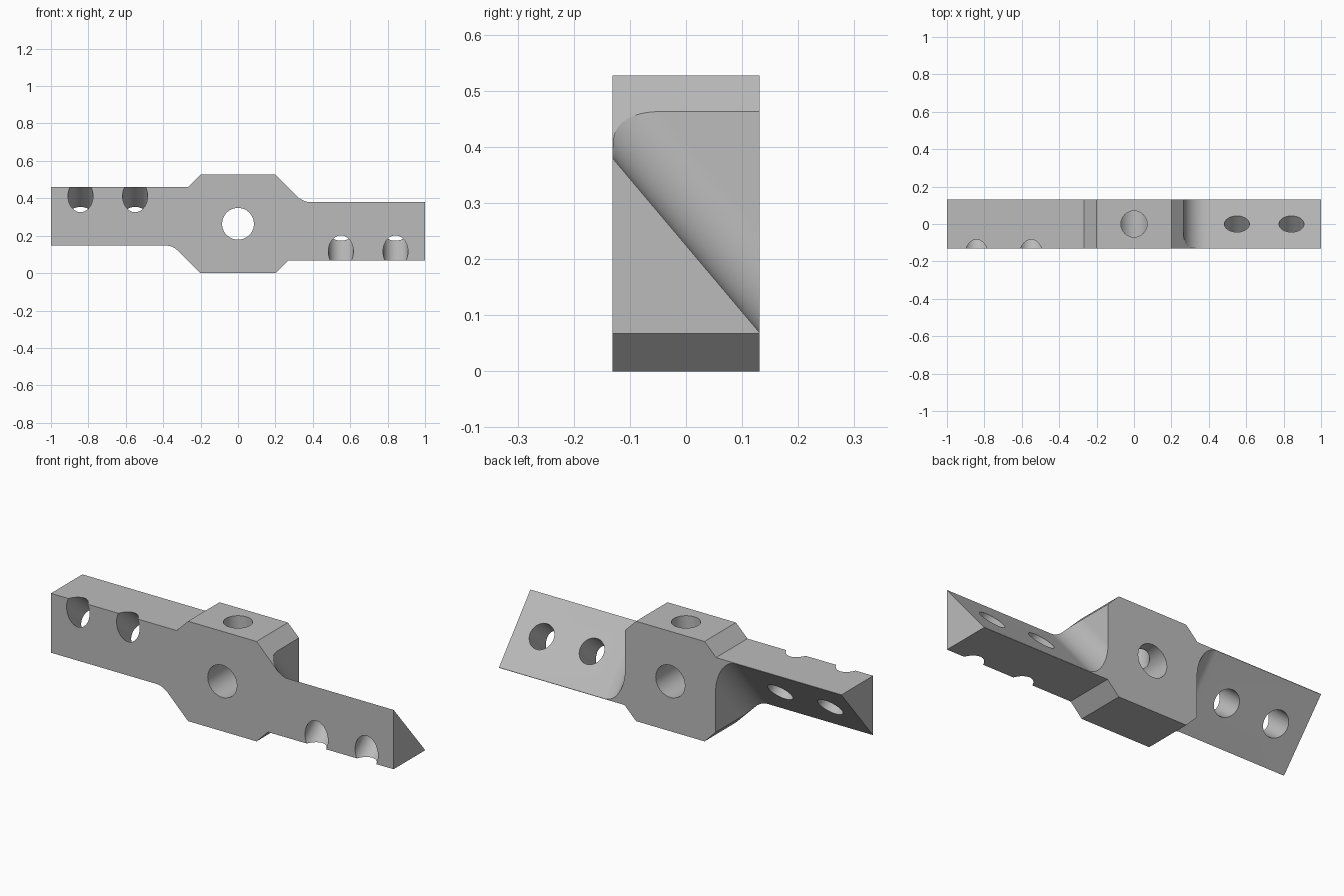
import bpy
import bmesh
import math
from mathutils import Matrix, Vector

cube = bpy.data.objects.get("Cube")
if cube:
    bpy.data.objects.remove(cube, do_unlink=True)

HALF_DEPTH = 0.131
HEIGHT = 0.527
MID = HEIGHT / 2
ARM_LOW, ARM_HIGH = 0.067, 0.38
WALL, FILLET = 0.264, 0.12

# Slanted arm face: direction down the slope and outward normal
slope = Vector((0, 2 * HALF_DEPTH, ARM_LOW + 0.002 - ARM_HIGH)).normalized()
normal = Vector((0, -slope.z, slope.y))
slope_top = Vector((0, -HALF_DEPTH, ARM_HIGH))

# Half turn about the block's front-to-back axis
centre = Matrix.Translation((0, 0, MID))
half_turn = centre @ Matrix.Rotation(math.pi, 4, 'Y') @ centre.inverted()


def add_object(name, bm):
    bmesh.ops.recalc_face_normals(bm, faces=bm.faces)
    mesh = bpy.data.meshes.new(name)
    bm.to_mesh(mesh)
    bm.free()
    obj = bpy.data.objects.new(name, mesh)
    bpy.context.collection.objects.link(obj)
    return obj


def prism(name, points, sweep):
    bm = bmesh.new()
    face = bm.faces.new([bm.verts.new(p) for p in points])
    new = bmesh.ops.extrude_face_region(bm, geom=[face], use_keep_orig=True)
    verts = [g for g in new["geom"] if isinstance(g, bmesh.types.BMVert)]
    bmesh.ops.translate(bm, verts=verts, vec=sweep)
    return add_object(name, bm)


def rod(name, start, end, radius):
    axis = end - start
    place = Matrix.Translation((start + end) / 2) @ axis.to_track_quat('Z', 'Y').to_matrix().to_4x4()
    bm = bmesh.new()
    bmesh.ops.create_cone(bm, cap_ends=True, segments=64, radius1=radius,
                          radius2=radius, depth=axis.length, matrix=place)
    return add_object(name, bm)


def cut(body, cutter):
    cutter.hide_render = True
    mod = body.modifiers.new("cut", 'BOOLEAN')
    mod.operation = 'DIFFERENCE'
    mod.solver = 'EXACT'
    mod.object = cutter
    bpy.context.view_layer.objects.active = body
    bpy.ops.object.modifier_apply(modifier=mod.name)
    bpy.data.objects.remove(cutter, do_unlink=True)


# Block outline with two offset arms, as a half outline and its half turn
ledge = 0.40
half = [(0.2, 0), (0.2 + ARM_LOW, ARM_LOW), (1, ARM_LOW), (1, ledge),
        (0.2 + HEIGHT - ledge, ledge), (0.2, HEIGHT)]
outline = half + [(-x, HEIGHT - z) for x, z in half]
body = prism("bracket_body", [(x, -HALF_DEPTH, z) for x, z in outline],
             Vector((0, 2 * HALF_DEPTH, 0)))


# Slanted relief above an arm, with a round fillet against the block
def relief_cutter():
    profile = [(1.1, 0)]
    for i in range(25):
        a = math.pi / 2 * i / 24
        profile.append((WALL + FILLET * (1 - math.sin(a)), FILLET * (1 - math.cos(a))))
    profile += [(WALL, 0.6), (1.1, 0.6)]
    start = slope_top - slope
    points = [start + normal * d + Vector((x, 0, 0)) for x, d in profile]
    return prism("relief_cutter", points, slope * 2)


# Hole square to the slanted face
def arm_hole_cutter(x):
    mid = slope_top + slope * (HALF_DEPTH / slope.y) + Vector((x, 0, 0))
    return rod("arm_hole_cutter", mid - normal * 0.5, mid + normal * 0.3, 0.067)


for turn in (Matrix.Identity(4), half_turn):
    for cutter in (relief_cutter(), arm_hole_cutter(0.55), arm_hole_cutter(0.842)):
        cutter.data.transform(turn)
        cut(body, cutter)

# Main cross hole and the top hole that opens into it
cut(body, rod("cross_hole_cutter", Vector((0, -0.3, MID)), Vector((0, 0.3, MID)), 0.085))
cut(body, rod("top_hole_cutter", Vector((0, 0, MID)), Vector((0, 0, 0.7)), 0.07))

# Plain grey metal
grey = bpy.data.materials.new("grey_metal")
colour = (0.5, 0.5, 0.5, 1)
grey.use_nodes = True
grey.diffuse_color = colour
grey.node_tree.nodes["Principled BSDF"].inputs["Base Color"].default_value = colour
body.data.materials.clear()
body.data.materials.append(grey)
for poly in body.data.polygons:
    poly.material_index = 0

bpy.ops.object.select_all(action='DESELECT')
body.select_set(True)
bpy.context.view_layer.objects.active = body
bpy.ops.object.shade_smooth_by_angle(angle=math.radians(25))
